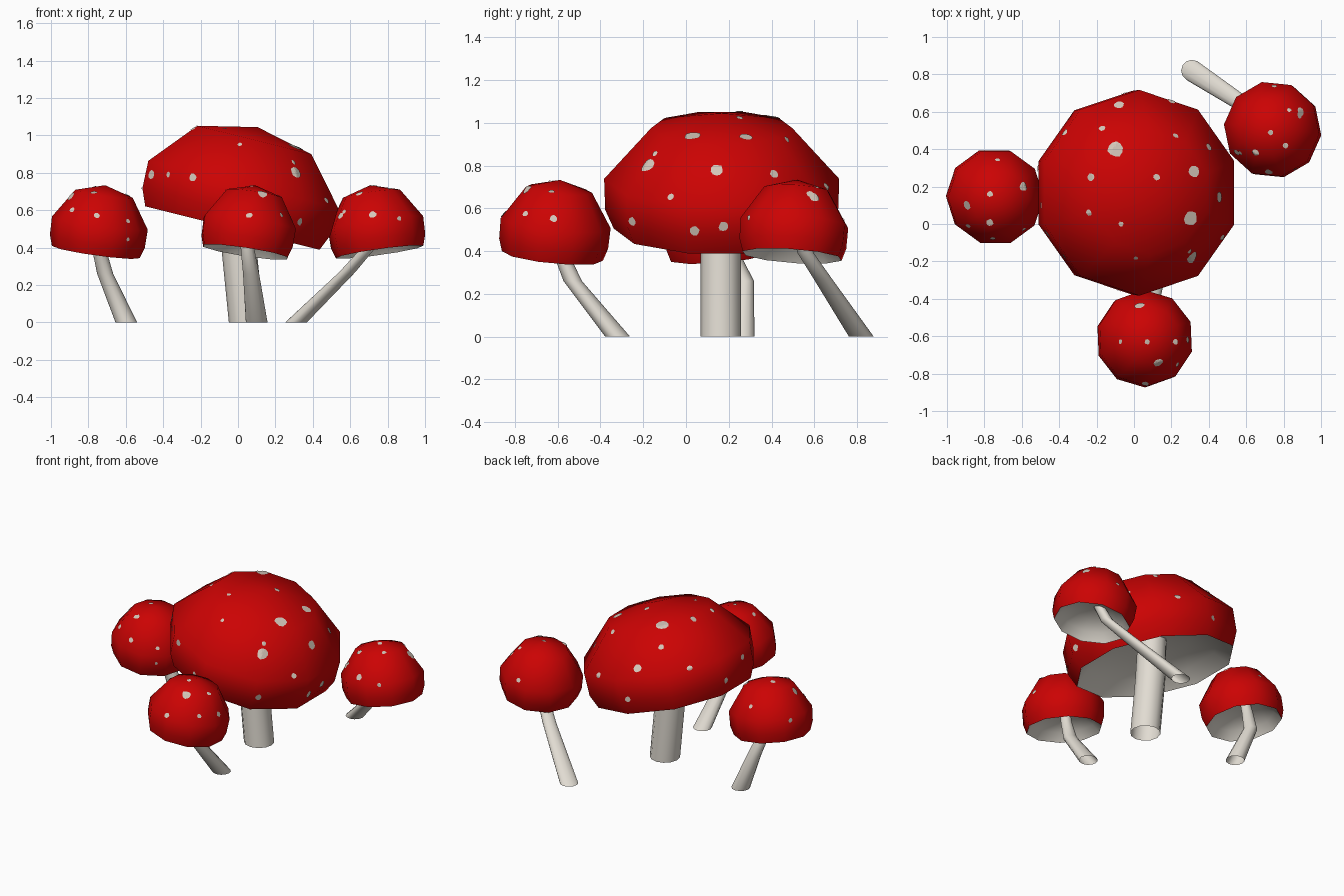
import bpy, bmesh, math, random
from mathutils import Vector, Matrix
from mathutils.bvhtree import BVHTree

if "Cube" in bpy.data.objects:
    bpy.data.objects.remove(bpy.data.objects["Cube"])

random.seed(3)


def material(name, rgb):
    m = bpy.data.materials.new(name)
    m.diffuse_color = (*rgb, 1)
    m.use_nodes = True
    m.node_tree.nodes["Principled BSDF"].inputs["Base Color"].default_value = m.diffuse_color
    return m


RED = material("cap red", (0.60, 0.0008, 0.001))
CREAM = material("stem cream", (0.76, 0.72, 0.65))
SPOT = material("spot beige", (0.66, 0.57, 0.49))


def finish(bm, name, mats, angle=None):
    me = bpy.data.meshes.new(name)
    bm.to_mesh(me)
    bm.free()
    ob = bpy.data.objects.new(name, me)
    bpy.context.collection.objects.link(ob)
    for m in mats:
        me.materials.append(m)
    if angle:
        bpy.context.view_layer.objects.active = ob
        ob.select_set(True)
        bpy.ops.object.shade_smooth_by_angle(angle=math.radians(angle))
        ob.select_set(False)
    return ob


def bridge(bm, a, b, mat):
    n = len(a)
    for i in range(n):
        bm.faces.new((a[i], a[(i + 1) % n], b[(i + 1) % n], b[i])).material_index = mat


# Cap profiles (radius, height): outer dome and shallow hollow underside
OUTER = [(0.505, 0), (0.545, 0.09), (0.55, 0.24), (0.33, 0.485)]
INNER = [(0.42, 0.08), (0.25, 0.145)]
APEX, INNER_APEX = 0.556, 0.175


def make_cap(name, centre, normal, phase, sr, sz):
    bm = bmesh.new()
    tilt = Vector((0, 0, 1)).rotation_difference(Vector(normal)).to_matrix().to_4x4()
    mat = Matrix.Translation(centre) @ tilt

    def ring(r, h):
        return [bm.verts.new(mat @ Vector((r * sr * math.cos(t), r * sr * math.sin(t), h * sz)))
                for t in (math.radians(phase + 36 * i) for i in range(10))]

    outer = [ring(*p) for p in OUTER]
    inner = [outer[0]] + [ring(*p) for p in INNER]
    for a, b in zip(outer, outer[1:]):
        bridge(bm, a, b, 0)
    for a, b in zip(inner, inner[1:]):
        bridge(bm, b, a, 1)
    top = bm.verts.new(mat @ Vector((0, 0, APEX * sz)))
    low = bm.verts.new(mat @ Vector((0, 0, INNER_APEX * sz)))
    for i in range(10):
        j = (i + 1) % 10
        bm.faces.new((outer[-1][i], outer[-1][j], top)).material_index = 0
        bm.faces.new((inner[-1][j], inner[-1][i], low)).material_index = 1
    bmesh.ops.recalc_face_normals(bm, faces=bm.faces)
    tree = BVHTree.FromBMesh(bm)
    finish(bm, name, [RED, CREAM], 75)
    return tree


# Stem: open tube of horizontal rings along a bent path of (x, y, z, radius)
def make_stem(name, path, n=12):
    bm = bmesh.new()
    rings = [[bm.verts.new((x + r * math.cos(2 * math.pi * i / n),
                            y + r * math.sin(2 * math.pi * i / n), z))
              for i in range(n)] for x, y, z, r in path]
    for a, b in zip(rings, rings[1:]):
        bridge(bm, a, b, 0)
    finish(bm, name, [CREAM], 60)


# Spots: thin patches cast on to a cap from one side (a, b are view coordinates)
VIEWS = {
    "top": (lambda a, b: (a, b, 3), (0, 0, -1)),
    "front": (lambda a, b: (a, -3, b), (0, 1, 0)),
    "back": (lambda a, b: (a, 3, b), (0, -1, 0)),
    "right": (lambda a, b: (3, a, b), (-1, 0, 0)),
    "left": (lambda a, b: (-3, a, b), (1, 0, 0)),
}


def make_spots(name, tree, spots):
    bm = bmesh.new()
    for view, items in spots.items():
        start, ray = VIEWS[view]
        for a, b, r in items:
            hit, nor, _, _ = tree.ray_cast(Vector(start(a, b)), Vector(ray))
            if hit is None:
                continue
            u = nor.orthogonal().normalized()
            v = nor.cross(u)

            def snap(p):
                q, n, _, _ = tree.find_nearest(p)
                return bm.verts.new(q + n * 0.004)

            mid = snap(hit)
            rims = [[], [], []]
            for i in range(10):
                t = 2 * math.pi * i / 10
                step = (u * math.cos(t) + v * math.sin(t)) * r * random.uniform(0.92, 1.15)
                for k in range(3):
                    rims[k].append(snap(hit + step * (k + 1) / 3))
            for i in range(10):
                bm.faces.new((mid, rims[0][i], rims[0][(i + 1) % 10]))
            bridge(bm, rims[1], rims[0], 0)
            bridge(bm, rims[2], rims[1], 0)
    finish(bm, name, [SPOT])


# Big mushroom
cap = make_cap("big_cap", (-0.03, 0.167, 0.505), (0.242, 0, 0.97), 18, 1, 1)
make_stem("big_stem", [(0.045, 0.163, 0, 0.094), (0.005, 0.163, 0.4, 0.094),
                       (-0.01, 0.165, 0.72, 0.09)])
make_spots("big_cap_spots", cap, {
    "top": [(-.10, .40, .042), (-.08, .635, .025), (-.17, .51, .017), (-.37, .49, .017),
            (-.23, .25, .02), (-.24, .06, .016), (-.07, 0, .013), (.12, .25, .018),
            (.22, .47, .016), (.40, .41, .016), (.32, .28, .03), (.30, .03, .038),
            (.31, -.18, .034), (.47, -.07, .017), (.01, -.18, .012)],
    "front": [(-.37, .79, .015), (-.24, .775, .02), (-.08, .63, .014)],
    "right": [(-.145, .855, .013), (.145, .776, .028), (.41, .76, .02), (-.25, .54, .02),
              (.04, .495, .022), (.175, .515, .022)],
    "back": [(-.05, .62, .018), (.2, .7, .02)],
    "left": [(.1, .8, .017), (-.05, .79, .024), (.3, .72, .018)],
})

# Small mushrooms: left, front and back right
cap = make_cap("left_cap", (-0.76, 0.155, 0.377), (0.14, -0.08, 1), 0, 0.47, 0.65)
make_stem("left_stem", [(-.597, .262, 0, .058), (-.71, .275, .26, .043), (-.75, .2, .42, .036),
                        (-.745, .17, .54, .03)])
make_spots("left_cap_spots", cap, {
    "top": [(-.89, .10, .024), (-.77, .16, .016), (-.77, .01, .018), (-.59, .20, .024),
            (-.73, .34, .013)],
    "front": [(-.755, .57, .015), (-.885, .6, .014), (-.59, .54, .012), (-.59, .445, .01)],
    "left": [(.25, .55, .014)],
})

cap = make_cap("front_cap", (0.04, -0.625, 0.377), (0.15, 0.1, 1), 20, 0.47, 0.65)
make_stem("front_stem", [(.1, -.32, 0, .058), (.07, -.53, .26, .043), (.05, -.59, .40, .036),
                         (.06, -.60, .54, .03)])
make_spots("front_cap_spots", cap, {
    "top": [(.03, -.44, .027), (.07, -.63, .013), (.22, -.63, .015), (.13, -.74, .026),
            (-.07, -.63, .013), (.23, -.75, .013)],
    "front": [(.06, .57, .017)],
    "right": [(-.62, .55, .017), (-.75, .575, .012)],
})

cap = make_cap("back_right_cap", (0.757, 0.496, 0.377), (-0.14, 0.07, 1), -6, 0.47, 0.65)
make_stem("back_right_stem", [(.31, .82, 0, .058), (.585, .64, .27, .043),
                              (.69, .56, .39, .038), (.74, .51, .54, .03)])
make_spots("back_right_cap_spots", cap, {
    "top": [(.83, .61, .012), (.89, .60, .024), (.65, .38, .02), (.73, .49, .014),
            (.81, .42, .014), (.55, .385, .018)],
    "front": [(.72, .575, .02), (.86, .555, .012), (.57, .59, .012)],
    "right": [(.58, .665, .018)],
    "back": [(.75, .55, .014)],
})
